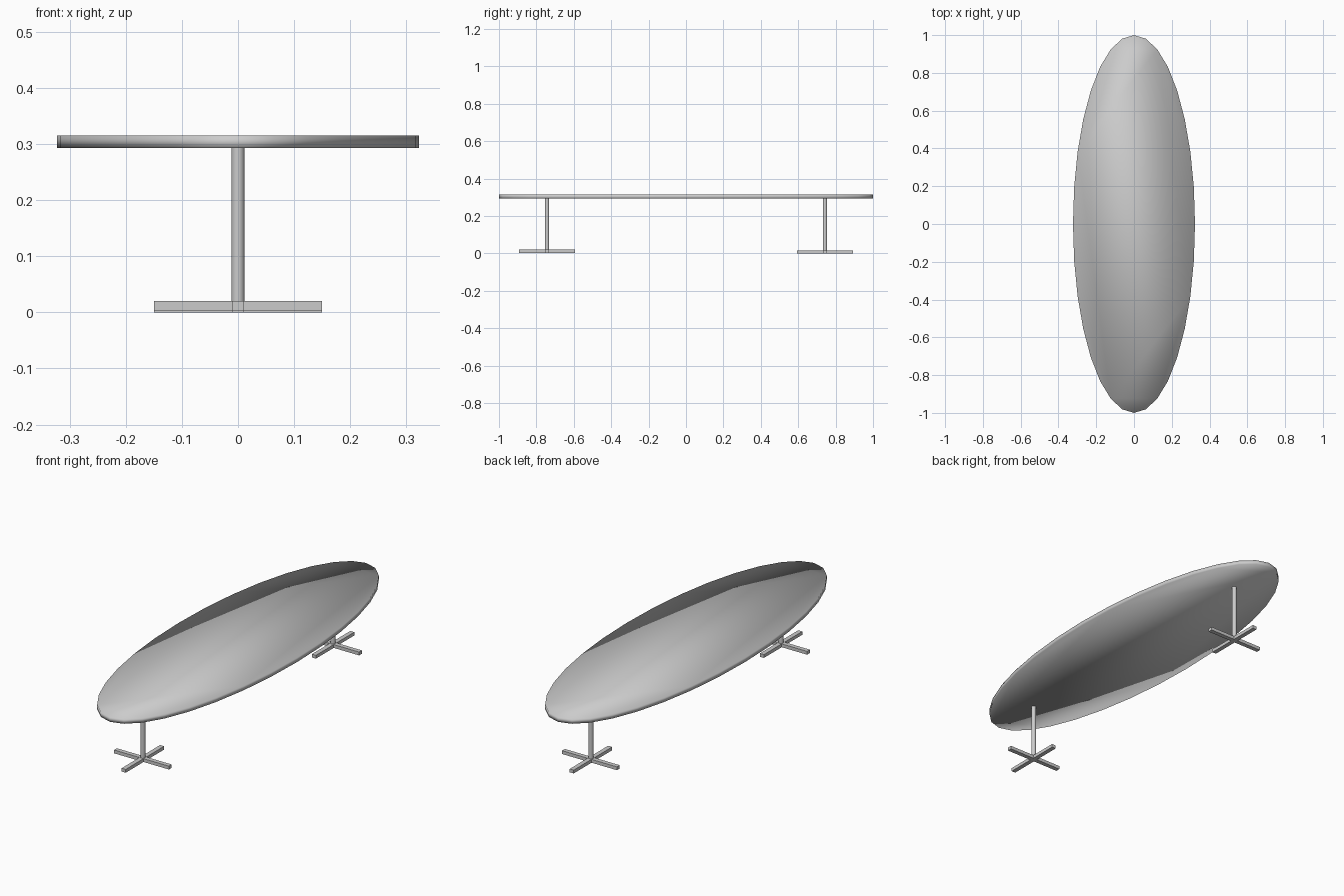
import bpy

if "Cube" in bpy.data.objects:
    bpy.data.objects.remove(bpy.data.objects["Cube"])

def cylinder(name, radius, z0, z1, y=0, sides=32):
    bpy.ops.mesh.primitive_cylinder_add(vertices=sides, radius=radius, depth=z1 - z0,
                                        location=(0, y, (z0 + z1) / 2))
    ob = bpy.context.object
    ob.name = name
    return ob

def bar(name, size, y, z0):
    bpy.ops.mesh.primitive_cube_add(size=1, location=(0, y, z0 + size[2] / 2))
    ob = bpy.context.object
    ob.name = name
    ob.scale = size
    bpy.ops.object.transform_apply(location=False, rotation=False, scale=True)

# oval tabletop, smooth all over including the rim
top = cylinder("tabletop", 1, 0.293, 0.315)
top.scale = (0.323, 1, 1)
bpy.ops.object.transform_apply(location=False, rotation=False, scale=True)
bpy.ops.object.shade_smooth()

# two pedestals with cross feet; the rear one sits slightly lower
LENGTH, WIDTH, HEIGHT = 0.30, 0.022, 0.0165
for label, y, z in (("front", -0.743, 0.0035), ("rear", 0.743, 0.0)):
    cylinder(label + "_post", 0.0115, z + 0.002, 0.296, y)
    bpy.ops.object.shade_smooth_by_angle()
    bar(label + "_foot_across", (LENGTH, WIDTH, HEIGHT), y, z)
    bar(label + "_foot_along", (WIDTH, LENGTH, HEIGHT), y, z)
